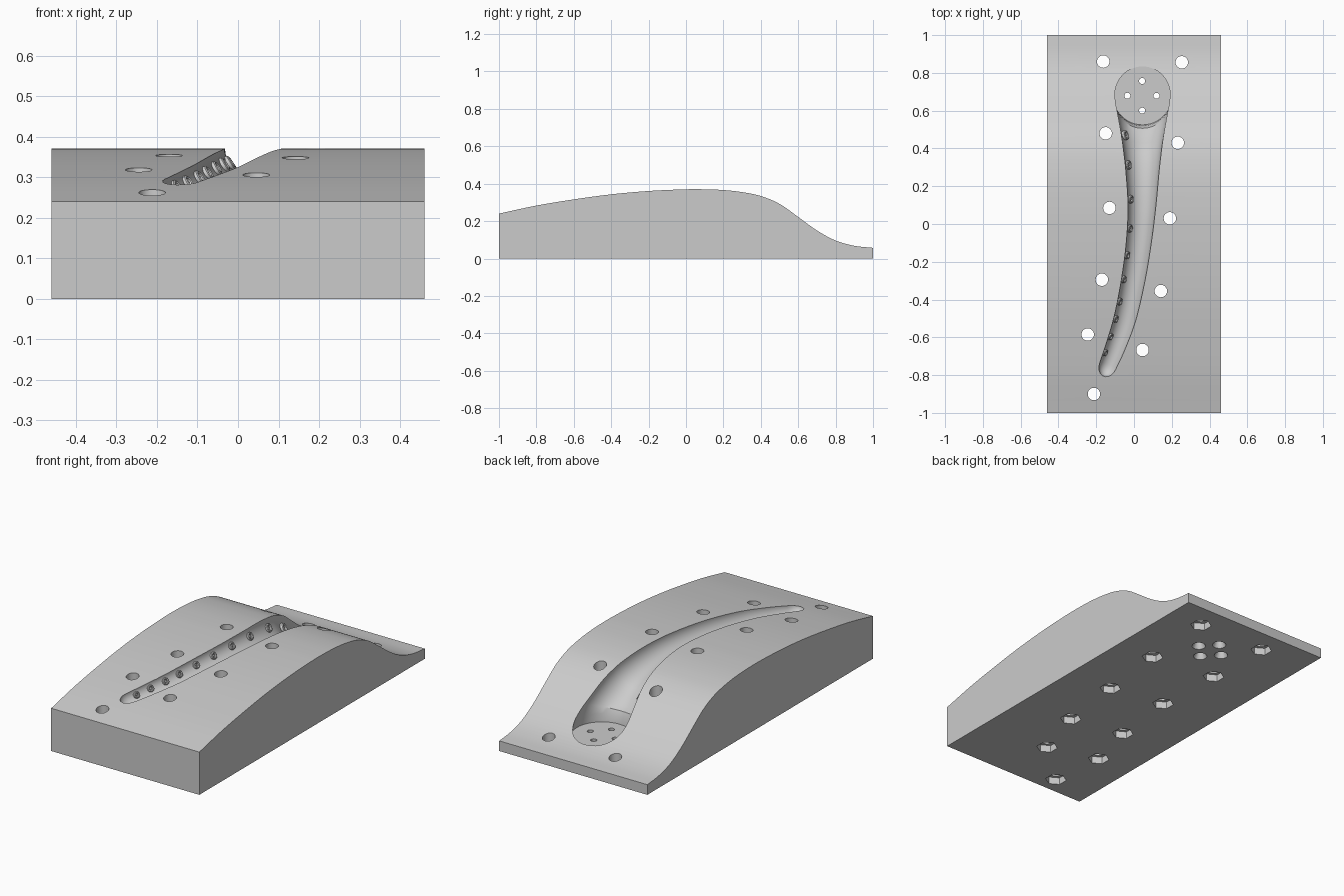
import bpy, bmesh, math
from mathutils import Vector, Matrix

if "Cube" in bpy.data.objects:
    bpy.data.objects.remove(bpy.data.objects["Cube"])

grey = bpy.data.materials.new("plain grey")
grey.diffuse_color = (0.6, 0.6, 0.6, 1)
grey.use_nodes = True
grey.node_tree.nodes["Principled BSDF"].inputs["Base Color"].default_value = grey.diffuse_color


def make(name, bm):
    bmesh.ops.recalc_face_normals(bm, faces=bm.faces)
    me = bpy.data.meshes.new(name)
    bm.to_mesh(me)
    bm.free()
    ob = bpy.data.objects.new(name, me)
    bpy.context.collection.objects.link(ob)
    me.materials.append(grey)
    return ob


def spline(pts, t):
    """Cubic interpolation of rows (key, values...) sorted by key."""
    n = len(pts)
    i = max(0, min(n - 2, sum(p[0] <= t for p in pts) - 1))
    a, b = pts[i], pts[i + 1]
    p, q = pts[max(i - 1, 0)], pts[min(i + 2, n - 1)]
    h = b[0] - a[0]
    u = (t - a[0]) / h
    out = []
    for k in range(1, len(a)):
        m0 = (b[k] - p[k]) / (b[0] - p[0]) * h
        m1 = (q[k] - a[k]) / (q[0] - a[0]) * h
        out.append((2*u**3 - 3*u*u + 1) * a[k] + (u**3 - 2*u*u + u) * m0
                   + (3*u*u - 2*u**3) * b[k] + (u**3 - u*u) * m1)
    return out


# Curved top of the block: (y, z)
TOP = [(-1, .24), (-.8, .283), (-.6, .316), (-.4, .343), (-.2, .361), (0, .37), (.1, .37),
       (.2, .366), (.3, .355), (.4, .334), (.5, .292), (.6, .222), (.7, .15), (.8, .096),
       (.9, .068), (1, .057)]
top_z = lambda y: spline(TOP, y)[0]

# Block: side profile extruded across x
bm = bmesh.new()
N = 90
prof = [(-1, 0)] + [(-1 + 2*i/N, top_z(-1 + 2*i/N)) for i in range(N + 1)] + [(1, 0)]
face = bm.faces.new([bm.verts.new((-.46, y, z)) for y, z in prof])
ext = bmesh.ops.extrude_face_region(bm, geom=[face])
bmesh.ops.translate(bm, vec=(.92, 0, 0), verts=[v for v in ext["geom"] if isinstance(v, bmesh.types.BMVert)])
block = make("mold_block", bm)

# Channel path on the top surface: (y, centre x, radius)
PATH = [(-.75, -.138, .046), (-.65, -.098, .052), (-.5, -.048, .058), (-.3, -.005, .062),
        (-.1, .025, .066), (.1, .042, .074), (.3, .045, .09), (.42, .045, .104)]

# Channel cutter sections: (centre, direction, radius), from the flat base to the tip
secs = [(Vector((.045, y, z)), Vector((0, -math.sin(math.radians(a)), math.cos(math.radians(a)))), r)
        for y, z, a, r in [(.68, .08, 0, .155), (.668, .14, 8, .15), (.64, .195, 20, .142),
                           (.57, .245, 42, .129), (.49, .295, 58, .115)]]
M = 44
for i in range(M + 1):
    y = .42 - (.42 + .75) * i / M
    x, r = spline(PATH, y)
    x2, _ = spline(PATH, y - .01)
    secs.append((Vector((x, y, top_z(y))), Vector((x2 - x, -.01, top_z(y - .01) - top_z(y))), r))
end, d, r_end = secs[-1]
d = d.normalized()
for a in (20, 40, 60, 78):
    s, c = math.sin(math.radians(a)), math.cos(math.radians(a))
    secs.append((end + d * .062 * s, d, r_end * c))

bm = bmesh.new()
S = 48
rings = []
for c, d, r in secs:
    d = d.normalized()
    side = d.cross(Vector((0, .6, .8))).normalized()
    up = side.cross(d)
    rings.append([bm.verts.new(c + r * (side * math.cos(2*math.pi*k/S) + up * math.sin(2*math.pi*k/S)))
                  for k in range(S)])
for a, b in zip(rings, rings[1:]):
    for k in range(S):
        bm.faces.new((a[k], a[(k + 1) % S], b[(k + 1) % S], b[k]))
bm.faces.new(rings[0])
bm.faces.new(rings[-1])
channel = make("channel_cutter", bm)


def column(bm, x, y, z0, z1, r0, r1, n):
    bmesh.ops.create_cone(bm, cap_ends=True, segments=n, radius1=r0, radius2=r1, depth=z1 - z0,
                          matrix=Matrix.Translation((x, y, (z0 + z1) / 2)))


# Bolt holes, nut pockets, and countersunk holes in the round floor
BOLTS = [(-.163, .86), (.253, .856), (-.15, .48), (.232, .43), (-.13, .085), (.19, .03),
         (-.17, -.295), (.142, -.355), (-.245, -.585), (.045, -.667), (-.212, -.9)]
VENTS = [(.043, .757), (.043, .6), (-.035, .679), (.119, .679)]
holes, pockets = bmesh.new(), bmesh.new()
for x, y in BOLTS:
    column(holes, x, y, -.1, .6, .033, .033, 28)
    column(pockets, x, y, -.1, .04, .056, .056, 6)
for x, y in VENTS:
    column(holes, x, y, -.1, .2, .016, .016, 20)
    column(pockets, x, y, -.01, .045, .041, .014, 20)
cutters = [channel, make("hole_cutter", holes), make("pocket_cutter", pockets)]

for c in cutters:
    c.hide_render = True
    mod = block.modifiers.new(c.name, "BOOLEAN")
    mod.operation, mod.solver, mod.object = "DIFFERENCE", "EXACT", c
bpy.context.view_layer.update()
cut = bpy.data.meshes.new_from_object(block.evaluated_get(bpy.context.evaluated_depsgraph_get()))
block.modifiers.clear()
block.data = cut
for c in cutters:
    bpy.data.objects.remove(c)

# Sucker rings with a centre bump along the left wall of the channel
bm = bmesh.new()
for y in (.5, .32, .13, -.03, -.175, -.305, -.425, -.52, -.615, -.70):
    x, r = spline(PATH, min(y, .42))
    r += .1 * max(0, y - .42)
    z = top_z(y)
    ahead = Vector((spline(PATH, min(y, .41) + .01)[0] - x, .01, top_z(y + .01) - z)).normalized()
    side = ahead.cross(Vector((0, 0, 1))).normalized()
    up = side.cross(ahead)
    tilt = math.radians(33)
    n = side * math.cos(tilt) + up * math.sin(tilt)
    v = n.cross(ahead)
    base = Vector((x, y, z)) - n * (r - .002)
    R = .012 + .13 * r
    R, w = R * .72, R * .3
    loops = []
    for i in range(20):
        a = 2 * math.pi * i / 20
        out = ahead * math.cos(a) + v * math.sin(a)
        loops.append([bm.verts.new(base + out * (R + w * math.cos(b)) + n * 1.5 * w * math.sin(b))
                      for b in (2 * math.pi * j / 8 for j in range(8))])
    for i in range(20):
        for j in range(8):
            p, q = loops[i], loops[(i + 1) % 20]
            bm.faces.new((p[j], q[j], q[(j + 1) % 8], p[(j + 1) % 8]))
    bmesh.ops.create_uvsphere(bm, u_segments=10, v_segments=6, radius=R * .4,
                              matrix=Matrix.Translation(base))
suckers = make("sucker_rings", bm)

for ob in (block, suckers):
    bpy.ops.object.select_all(action="DESELECT")
    ob.select_set(True)
    bpy.context.view_layer.objects.active = ob
    bpy.ops.object.shade_smooth_by_angle(angle=math.radians(30))
